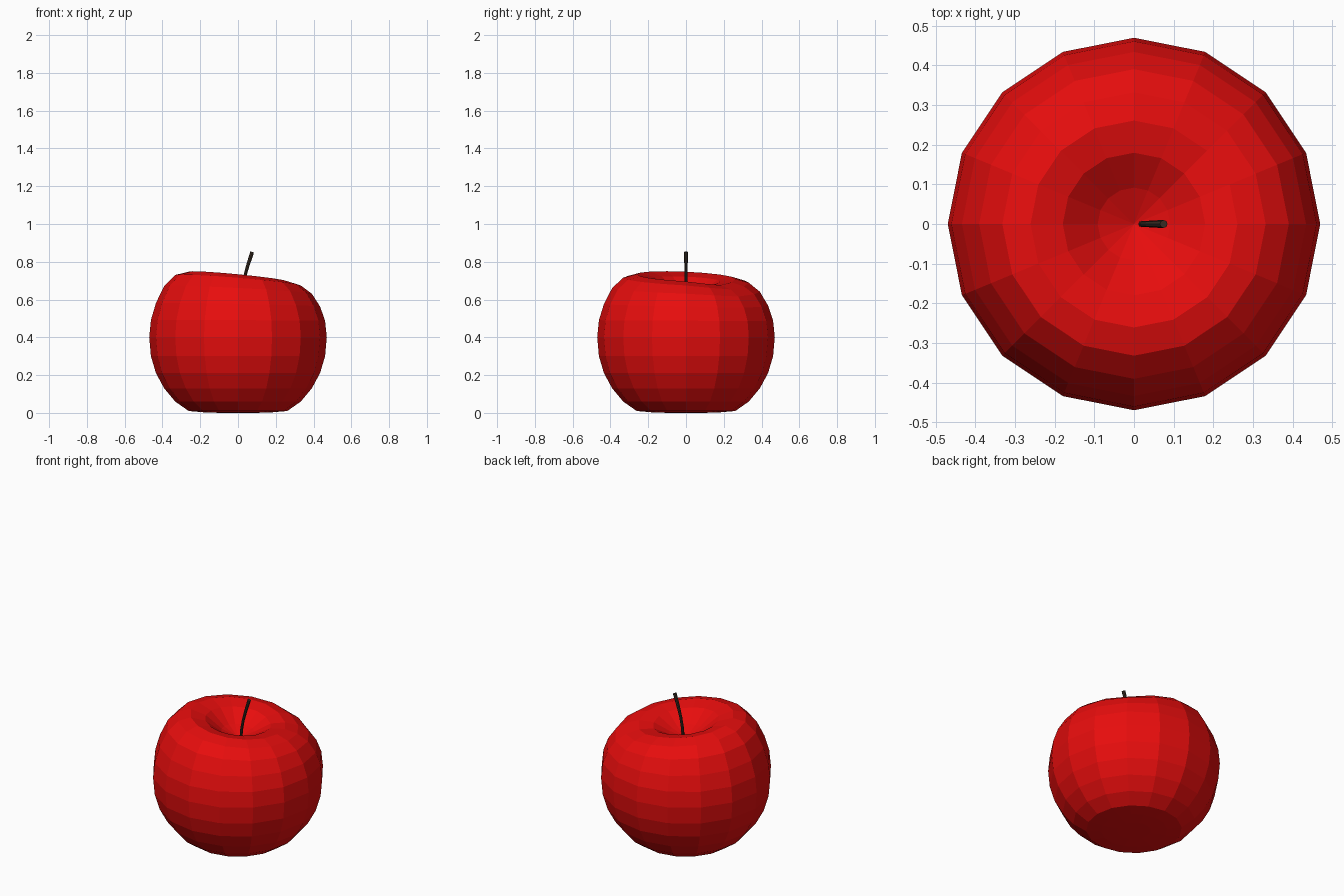
import bpy, bmesh, math
from mathutils import Vector

if "Cube" in bpy.data.objects:
    bpy.data.objects.remove(bpy.data.objects["Cube"])


def material(name, rgb):
    m = bpy.data.materials.new(name)
    m.diffuse_color = (*rgb, 1)
    m.use_nodes = True
    m.node_tree.nodes["Principled BSDF"].inputs["Base Color"].default_value = m.diffuse_color
    return m


def ring_mesh(name, rings, mat, start=None, end=None):
    """Skin rings of points, closing the ends with a fan or one flat cap."""
    bm = bmesh.new()
    loops = [[bm.verts.new(p) for p in ring] for ring in rings]
    n = len(loops[0])
    for a, b in zip(loops, loops[1:]):
        for i in range(n):
            j = (i + 1) % n
            bm.faces.new((a[i], a[j], b[j], b[i]))
    for loop, tip in ((loops[0], start), (loops[-1], end)):
        if tip is None:
            bm.faces.new(loop)
        else:
            v = bm.verts.new(tip)
            for i in range(n):
                bm.faces.new((loop[i], loop[(i + 1) % n], v))
    bmesh.ops.recalc_face_normals(bm, faces=bm.faces)
    me = bpy.data.meshes.new(name)
    bm.to_mesh(me)
    bm.free()
    me.materials.append(mat)
    ob = bpy.data.objects.new(name, me)
    bpy.context.collection.objects.link(ob)
    return ob


red = material("apple red", (0.8, 0.004, 0.004))
brown = material("stem brown", (0.045, 0.028, 0.018))

# Apple body: 16-sided rings, flat base, hollow at the top, lopsided shoulder
R, SIDES = 0.47, 16
heights = [0.0, 0.003, 0.01, 0.06, 0.13, 0.21, 0.30, 0.40,
           0.49, 0.573, 0.652, 0.703, 0.722, 0.705, 0.645]
lean = [0] * 8 + [0.002, 0.01, 0.022, 0.030, 0.028, 0.018, 0.006]
rings = []
for k, (z, t) in enumerate(zip(heights, lean), 1):
    r = R * math.sin(math.pi * k / 16)
    ring = []
    for i in range(SIDES):
        a = math.tau * i / SIDES
        dent = max(0, math.cos(a - math.radians(45))) ** 8
        ring.append((r * math.cos(a), r * math.sin(a),
                     z - t * (math.cos(a - math.radians(25)) + 0.7 * dent)))
    rings.append(ring)
ring_mesh("apple_body", rings, red, (0, 0, 0), (0, 0, 0.605))

# Stem: thin tapered tube bending towards +x
path = [(0.018, 0.59, 0.008), (0.024, 0.66, 0.008), (0.035, 0.72, 0.008),
        (0.052, 0.78, 0.009), (0.068, 0.83, 0.010), (0.075, 0.852, 0.010)]
pts = [Vector((x, 0, z)) for x, z, _ in path]
stem = []
for i, p in enumerate(pts):
    d = (pts[min(i + 1, len(pts) - 1)] - pts[max(i - 1, 0)]).normalized()
    side = Vector((d.z, 0, -d.x))
    stem.append([p + path[i][2] * (side * math.cos(math.tau * j / 8)
                 + Vector((0, 1, 0)) * math.sin(math.tau * j / 8))
                 for j in range(8)])
ring_mesh("stem", stem, brown)
